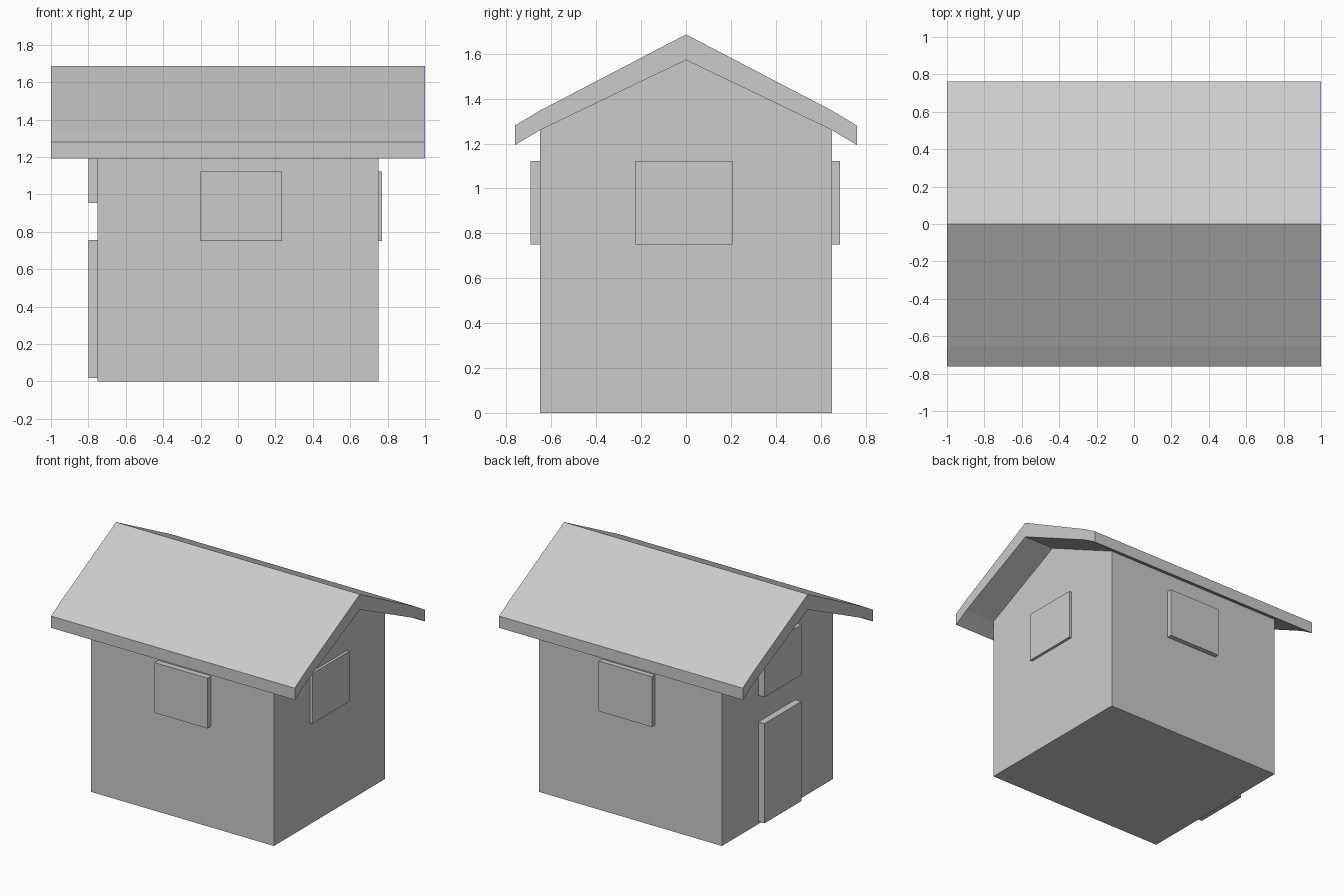
import bpy

if "Cube" in bpy.data.objects:
    bpy.data.objects.remove(bpy.data.objects["Cube"])


def extrude_profile(name, points, half_length):
    """Extrude a closed (y, z) outline along x, centred on x = 0."""
    n = len(points)
    verts = [(x, y, z) for x in (-half_length, half_length) for y, z in points]
    faces = [tuple(reversed(range(n))), tuple(range(n, 2 * n))]
    faces += [(i, (i + 1) % n, n + (i + 1) % n, n + i) for i in range(n)]
    mesh = bpy.data.meshes.new(name)
    mesh.from_pydata(verts, [], faces)
    obj = bpy.data.objects.new(name, mesh)
    bpy.context.collection.objects.link(obj)
    return obj


def box(name, low, high):
    """Axis-aligned box between two corners."""
    centre = [(a + b) / 2 for a, b in zip(low, high)]
    bpy.ops.mesh.primitive_cube_add(size=1, location=centre)
    obj = bpy.context.object
    obj.name = name
    obj.scale = [b - a for a, b in zip(low, high)]
    return obj


def mirrored(half):
    """Points with y > 0, reflected to y < 0 in reverse order."""
    return [(-y, z) for y, z in reversed(half)]


# House body with gable ends
wall = [(0.65, 0.0), (0.65, 1.26)]
extrude_profile("house_body", wall + [(0, 1.572)] + mirrored(wall), 0.75)

# Roof slab with slightly steeper overhanging eaves
top = [(0.762, 1.28), (0.65, 1.347)]
under = [(0.65, 1.26), (0.762, 1.193)]
extrude_profile("roof", top + [(0, 1.686)] + mirrored(top)
                + mirrored(under) + [(0, 1.572)] + under, 1.0)

# Windows, sunk a little into the walls
box("front_window", (-0.20, -0.693, 0.75), (0.235, -0.60, 1.123))
box("back_window", (-0.20, 0.60, 0.75), (0.235, 0.687, 1.123))
box("right_window", (0.70, -0.225, 0.75), (0.77, 0.207, 1.123))
box("left_upper_window", (-0.80, -0.21, 0.953), (-0.70, 0.222, 1.326))

# Door under the upper window
box("door", (-0.80, -0.21, 0.018), (-0.70, 0.222, 0.757))
